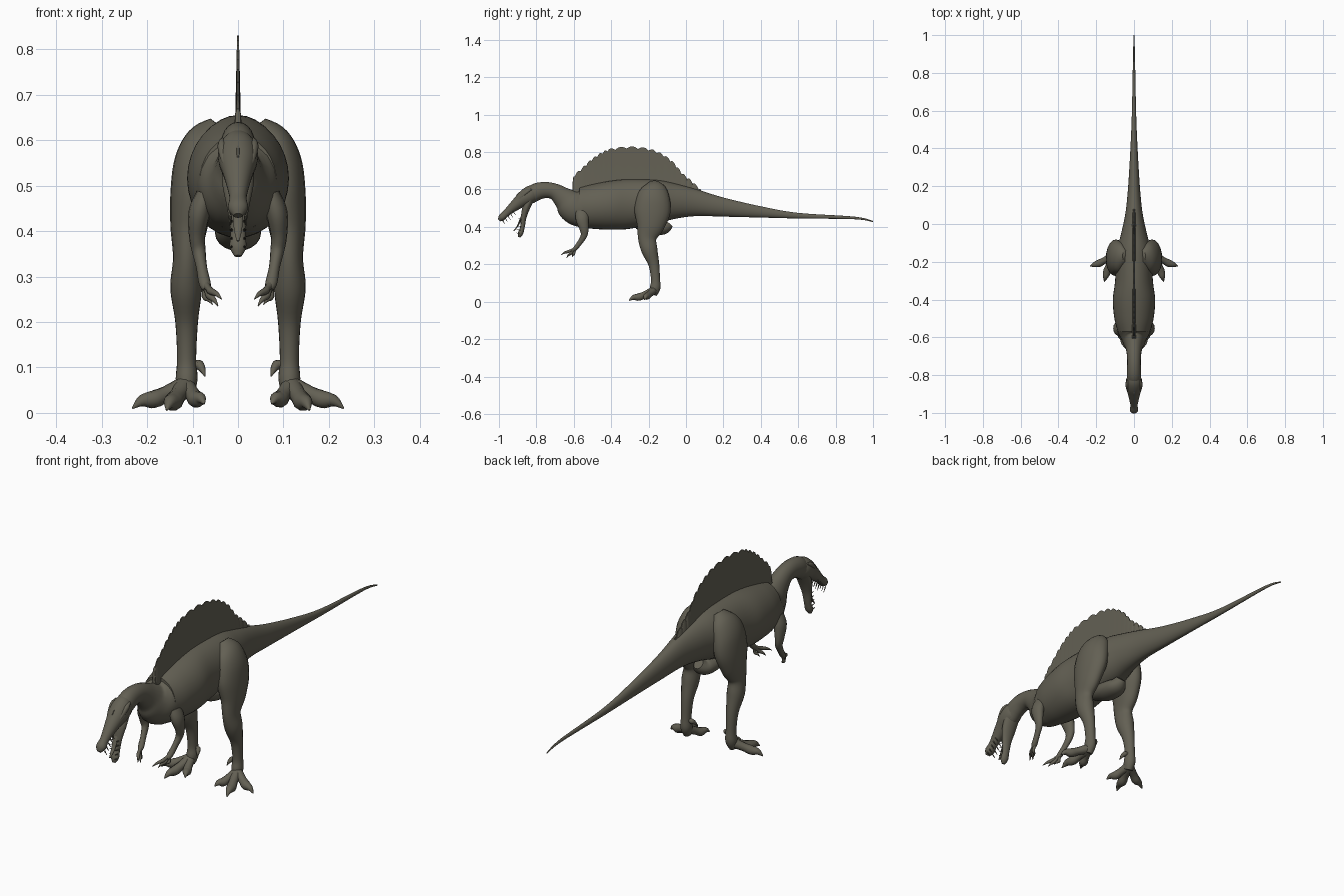
import bpy, bmesh, math
from mathutils import Vector

if "Cube" in bpy.data.objects:
    bpy.data.objects.remove(bpy.data.objects["Cube"], do_unlink=True)

# One olive grey hide colour
HIDE = (.125, .117, .088, 1)
hide = bpy.data.materials.new("olive_grey_hide")
hide.use_nodes = True
hide.diffuse_color = HIDE
shader = hide.node_tree.nodes["Principled BSDF"]
shader.inputs["Base Color"].default_value = HIDE
shader.inputs["Roughness"].default_value = .8


def skin(name, rings, angle=50):
    """Bridge a series of rings into a closed, smooth shaded surface."""
    bm = bmesh.new()
    loops = [[bm.verts.new(p) for p in ring] for ring in rings]
    for lower, upper in zip(loops, loops[1:]):
        count = len(lower)
        for i in range(count):
            j = (i + 1) % count
            bm.faces.new((lower[i], lower[j], upper[j], upper[i]))
    bm.faces.new(loops[0])
    bm.faces.new(loops[-1])
    bmesh.ops.recalc_face_normals(bm, faces=bm.faces)
    mesh = bpy.data.meshes.new(name)
    bm.to_mesh(mesh)
    bm.free()
    mesh.materials.append(hide)
    obj = bpy.data.objects.new(name, mesh)
    bpy.context.collection.objects.link(obj)
    bpy.ops.object.select_all(action="DESELECT")
    obj.select_set(True)
    bpy.context.view_layer.objects.active = obj
    bpy.ops.object.shade_smooth_by_angle(angle=math.radians(angle))
    return obj


def spline(points, steps):
    """Smooth interpolation through control points of any dimension."""
    pts = [points[0]] + list(points) + [points[-1]]
    result = []
    for p, q, r, s in zip(pts, pts[1:], pts[2:], pts[3:]):
        for k in range(steps):
            t = k / steps
            result.append([b + .5 * t * (c - a + t * (2 * a - 5 * b + 4 * c - d
                           + t * (3 * (b - c) + d - a)))
                           for a, b, c, d in zip(p, q, r, s)])
    return result + [list(points[-1])]


def limb(name, points, side=1, steps=5, sides=20):
    """Loft ellipses along a path; each point is x, y, z, width, depth."""
    path = spline(points, steps)
    centres = [Vector((side * p[0], p[1], p[2])) for p in path]
    rings = []
    for i, p in enumerate(path):
        ahead = centres[min(i + 1, len(path) - 1)]
        tangent = (ahead - centres[max(i - 1, 0)]).normalized()
        across = Vector((1, 0, 0))
        across = (across - tangent * across.dot(tangent)).normalized()
        up = tangent.cross(across)
        ring = []
        for k in range(sides):
            turn = math.tau * k / sides
            ring.append(centres[i] + across * max(p[3], .001) * math.cos(turn)
                        + up * max(p[4], .001) * math.sin(turn))
        rings.append(ring)
    return skin(name, rings)


def digit(name, start, knuckle, tip, radius, side):
    """Toe or finger: padded joints ending in a narrow curved claw."""
    a, b, c = Vector(start), Vector(knuckle), Vector(tip)
    claw = b.lerp(c, .55) + Vector((0, 0, radius * .35))
    stations = ((a, 1), (a.lerp(b, .6), .8), (b, .9), (claw, .6), (c, .08))
    limb(name, [(*p, radius * f, radius * f) for p, f in stations], side, 4, 10)


# Tail, trunk and neck: y, top, bottom, half width
trunk = ((1, .432, .426, .002), (.9, .455, .441, .005), (.6, .475, .445, .011),
         (.4, .51, .45, .019), (.2, .557, .455, .031), (.06, .6, .458, .045),
         (-.05, .63, .445, .068), (-.15, .65, .42, .092),
         (-.3, .655, .39, .1), (-.4, .647, .385, .112),
         (-.5, .628, .39, .104), (-.57, .61, .4, .085))
rings = []
for y, top, bottom, width in spline(trunk, 6):
    ring = []
    for k in range(32):
        turn = math.tau * k / 32
        ring.append((width * math.cos(turn), y,
                     (top + bottom) / 2 + (top - bottom) / 2 * math.sin(turn)))
    rings.append(ring)
skin("trunk_and_tail", rings)
limb("chest_and_neck", [(0, -.5, .505, .1, .11), (0, -.57, .505, .086, .104),
                        (0, -.615, .52, .062, .088), (0, -.65, .55, .046, .062),
                        (0, -.7, .587, .037, .044), (0, -.75, .597, .036, .043),
                        (0, -.8, .587, .038, .046), (0, -.84, .56, .036, .042)])

# Skull and long snout
limb("skull_and_snout", [(0, -.79, .592, .025, .035), (0, -.825, .577, .042, .046),
                         (0, -.86, .555, .043, .044), (0, -.895, .53, .034, .034),
                         (0, -.935, .497, .024, .024), (0, -.962, .472, .019, .019),
                         (0, -.985, .45, .022, .019), (0, -.998, .434, .01, .008)])
limb("nose_crest", [(0, -.85, .59, .004, .006), (0, -.888, .57, .006, .016),
                    (0, -.92, .53, .003, .004)], sides=10)

# Open lower jaw and tongue
limb("lower_jaw", [(0, -.835, .545, .036, .022), (0, -.855, .5, .034, .02),
                   (0, -.868, .45, .024, .015), (0, -.874, .4, .017, .012),
                   (0, -.885, .365, .018, .014), (0, -.892, .345, .008, .006)])
limb("tongue", [(0, -.86, .5, .014, .006), (0, -.885, .44, .011, .005),
                (0, -.9, .405, .009, .004), (0, -.922, .378, .003, .002)], sides=10)

# Sail with a scalloped rim
rim = spline(((-.606, .61), (-.6, .672), (-.55, .722), (-.5, .768), (-.45, .8),
              (-.4, .82), (-.3, .831), (-.2, .82), (-.13, .793), (-.07, .75),
              (-.02, .69), (.03, .648), (.08, .6)), 12)
rings = []
for i, (y, z) in enumerate(rim):
    z -= .012 * (1 - abs(math.sin(math.pi * i / 7)))
    base = .56 if y < 0 else .54
    middle = max(base, min(.66, z - .01))
    rings.append([(-.014, y, base), (-.006, y, middle), (-.002, y, z),
                  (.002, y, z), (.006, y, middle), (.014, y, base)])
skin("sail", rings, 35)

# Pelvic bulge under the tail base
limb("pelvic_bulge", [(0, -.26, .42, .03, .03), (0, -.19, .4, .05, .04),
                      (0, -.12, .395, .045, .035), (0, -.09, .42, .02, .025)])

for side, label in ((1, "left_"), (-1, "right_")):
    # Hind leg
    limb(label + "leg", [(.045, -.17, .635, .02, .03), (.07, -.17, .6, .043, .07),
                         (.088, -.175, .55, .052, .09), (.099, -.18, .48, .05, .096),
                         (.108, -.19, .41, .041, .076), (.112, -.207, .34, .031, .05),
                         (.114, -.195, .275, .035, .043), (.113, -.172, .2, .025, .029),
                         (.113, -.163, .12, .021, .024), (.113, -.165, .075, .024, .028),
                         (.115, -.178, .04, .018, .022)], side)
    # Feet with three spread toes and a raised inner claw
    heel = (.116, -.172, .06)
    digit(label + "outer_toe", heel, (.185, -.208, .03), (.232, -.222, .01), .022, side)
    digit(label + "middle_toe", heel, (.142, -.25, .025), (.157, -.305, .006), .023, side)
    digit(label + "inner_toe", heel, (.092, -.235, .03), (.074, -.275, .02), .021, side)
    digit(label + "raised_claw", (.105, -.16, .11), (.085, -.165, .105),
          (.073, -.185, .08), .012, side)
    # Arm
    limb(label + "arm", [(.07, -.555, .48, .022, .035), (.085, -.555, .44, .024, .035),
                         (.09, -.545, .39, .018, .025), (.086, -.545, .355, .015, .018),
                         (.08, -.565, .32, .012, .014), (.073, -.592, .285, .013, .012),
                         (.068, -.607, .272, .008, .008)], side, sides=14)
    # Clawed fingers
    wrist = (.073, -.592, .284)
    digit(label + "upper_finger", wrist, (.06, -.63, .268), (.036, -.668, .25), .009, side)
    digit(label + "middle_finger", wrist, (.063, -.617, .258), (.044, -.638, .235), .009, side)
    digit(label + "lower_finger", wrist, (.072, -.6, .255), (.056, -.61, .238), .008, side)
    # Brow ridge and eye socket bulge
    limb(label + "brow", [(.034, -.825, .602, .004, .004), (.035, -.85, .588, .01, .011),
                          (.03, -.88, .56, .009, .009), (.024, -.905, .535, .003, .003)],
         side, sides=10)
    # Teeth along both jaws
    for k in range(5):
        y, z = -.925 - .014 * k, .485 - .0125 * k
        limb(label + "upper_tooth", [(.016, y, z, .003, .003),
                                     (.016, y + .014, z - .022, .0005, .0005)],
             side, 1, 6)
        z = .44 - .019 * k
        limb(label + "lower_tooth", [(.014, -.876 - .003 * k, z, .003, .003),
                                     (.014, -.896 - .003 * k, z + .004, .0005, .0005)],
             side, 1, 6)
